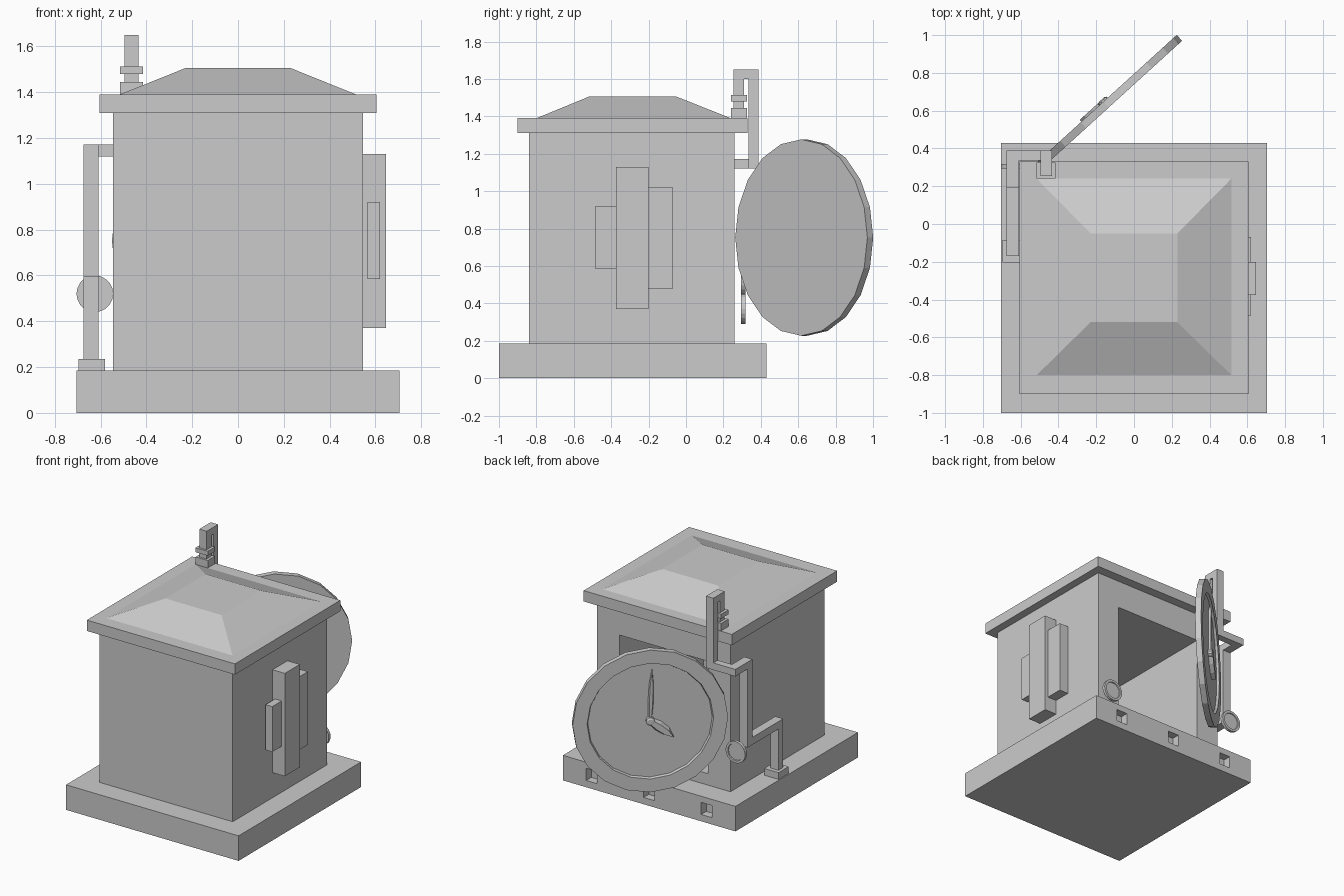
import bpy, bmesh, math
from mathutils import Matrix, Vector

if "Cube" in bpy.data.objects:
    bpy.data.objects.remove(bpy.data.objects["Cube"])


def finish(name, bm):
    bmesh.ops.recalc_face_normals(bm, faces=bm.faces)
    me = bpy.data.meshes.new(name)
    bm.to_mesh(me)
    bm.free()
    ob = bpy.data.objects.new(name, me)
    bpy.context.collection.objects.link(ob)
    return ob


def add_box(bm, x, y, z):
    m = Matrix.Translation(((x[0] + x[1]) / 2, (y[0] + y[1]) / 2, (z[0] + z[1]) / 2))
    m = m @ Matrix.Diagonal((x[1] - x[0], y[1] - y[0], z[1] - z[0], 1))
    bmesh.ops.create_cube(bm, size=1, matrix=m)


def boxes(name, *parts):
    bm = bmesh.new()
    for p in parts:
        add_box(bm, *p)
    return finish(name, bm)


def cut(target, name, *parts):
    cutter = boxes(name, *parts)
    cutter.hide_render = True
    mod = target.modifiers.new("cut", 'BOOLEAN')
    mod.operation, mod.solver, mod.object = 'DIFFERENCE', 'EXACT', cutter
    bpy.context.view_layer.objects.active = target
    bpy.ops.object.modifier_apply(modifier=mod.name)
    bpy.data.objects.remove(cutter)


def frame(right, normal, origin):
    """Local x = right, y = world up, z = outward normal."""
    up = Vector((0, 0, 1))
    m = Matrix((right, up, normal)).transposed().to_4x4()
    m.translation = origin
    return m


def lathe(name, profile, matrix, seg=20):
    """Closed disc turned from (radius, height) points around local z."""
    bm = bmesh.new()
    rings = [[bm.verts.new((r * math.cos(2 * math.pi * i / seg),
                            r * math.sin(2 * math.pi * i / seg), h))
              for i in range(seg)] for r, h in profile]
    for a, b in zip(rings, rings[1:]):
        for i in range(seg):
            j = (i + 1) % seg
            bm.faces.new((a[i], a[j], b[j], b[i]))
    bm.faces.new(rings[0])
    bm.faces.new(rings[-1])
    bm.transform(matrix)
    return finish(name, bm)


def hand(name, length, width, angle, z0, z1, matrix):
    """Leaf-shaped pointer lying on the door face."""
    outline = [(-0.04, 0), (0.0, 0.3), (0.35, 0.5), (0.7, 0.42), (1, 0)]
    pts = [(t * length, w * width) for t, w in outline]
    pts += [(x, -y) for x, y in pts[-2:0:-1]]
    bm = bmesh.new()
    low = [bm.verts.new((x, y, z0)) for x, y in pts]
    high = [bm.verts.new((x, y * 0.6, z1)) for x, y in pts]
    n = len(pts)
    bm.faces.new(low)
    bm.faces.new(high)
    for i in range(n):
        j = (i + 1) % n
        bm.faces.new((low[i], low[j], high[j], high[i]))
    bm.transform(matrix @ Matrix.Rotation(math.radians(angle), 4, 'Z'))
    return finish(name, bm)


# Plinth with three square sockets in the back
plinth = boxes("plinth", ((-.705, .705), (-1, .43), (0, .185)))
cut(plinth, "socket_cutter",
    *[((x - .045, x + .045), (.37, .5), (.05, .14)) for x in (-.47, 0, .47)])

# Cabinet with an open chamber at the back
cabinet = boxes("cabinet", ((-.545, .545), (-.84, .26), (.185, 1.31)))
cut(cabinet, "chamber_cutter", ((-.36, .36), (-.72, .4), (.27, 1.10)))

# Roof slab and hipped cap
boxes("roof_slab", ((-.605, .605), (-.90, .33), (1.31, 1.39)))
bm = bmesh.new()
add_box(bm, (-.515, .515), (-.80, .24), (1.39, 1.505))
for v in bm.verts:
    if v.co.z > 1.45:
        v.co.x = math.copysign(.23, v.co.x)
        v.co.y = -.05 if v.co.y > -.28 else -.52
finish("roof_cap", bm)

# Stepped boxes on the right side
boxes("side_box_tall", ((.545, .645), (-.375, -.20), (.37, 1.13)))
boxes("side_box_front", ((.565, .62), (-.485, -.375), (.585, .92)))
boxes("side_box_rear", ((.545, .62), (-.20, -.07), (.48, 1.02)))

# Round door standing open
c, s = math.cos(math.radians(42.3)), math.sin(math.radians(42.3))
door = frame(Vector((-c, -s, 0)), Vector((-s, c, 0)), Vector((-.148, .632, .752)))
lathe("round_door", [(.525, -.021), (.525, .021), (.427, .021), (.42, .003)], door)
hand("long_hand", .38, .038, 88, .003, .02, door)
hand("short_hand", .20, .075, -38, .003, .034, door)
lathe("hand_hub", [(.03, .003), (.03, .03), (.018, .036)], door, 10)

# Two small gauges at the back
for label, x, z in (("left", -.625, .52), ("right", .455, .37)):
    g = frame(Vector((-1, 0, 0)), Vector((0, 1, 0)), Vector((x, .305, z)))
    lathe(label + "_gauge", [(.08, -.01), (.08, .012), (.062, .012), (.06, .005)], g)

# Square pipe from the roof, down the back and along the left side
boxes("pipe",
      ((-.495, -.435), (.255, .31), (1.39, 1.65)),
      ((-.495, -.435), (.31, .388), (1.60, 1.65)),
      ((-.495, -.435), (.335, .388), (1.12, 1.60)),
      ((-.675, -.495), (.335, .388), (1.12, 1.172)),
      ((-.675, -.61), (.19, .335), (1.12, 1.172)),
      ((-.675, -.61), (.19, .245), (.54, 1.12)),
      ((-.675, -.61), (-.17, .19), (.54, .595)),
      ((-.675, -.61), (-.17, -.115), (.235, .54)))
boxes("pipe_flanges",
      ((-.515, -.415), (.24, .325), (1.39, 1.445)),
      ((-.515, -.415), (.24, .325), (1.48, 1.513)))
boxes("pipe_foot", ((-.697, -.58), (-.203, -.085), (.185, .235)))
